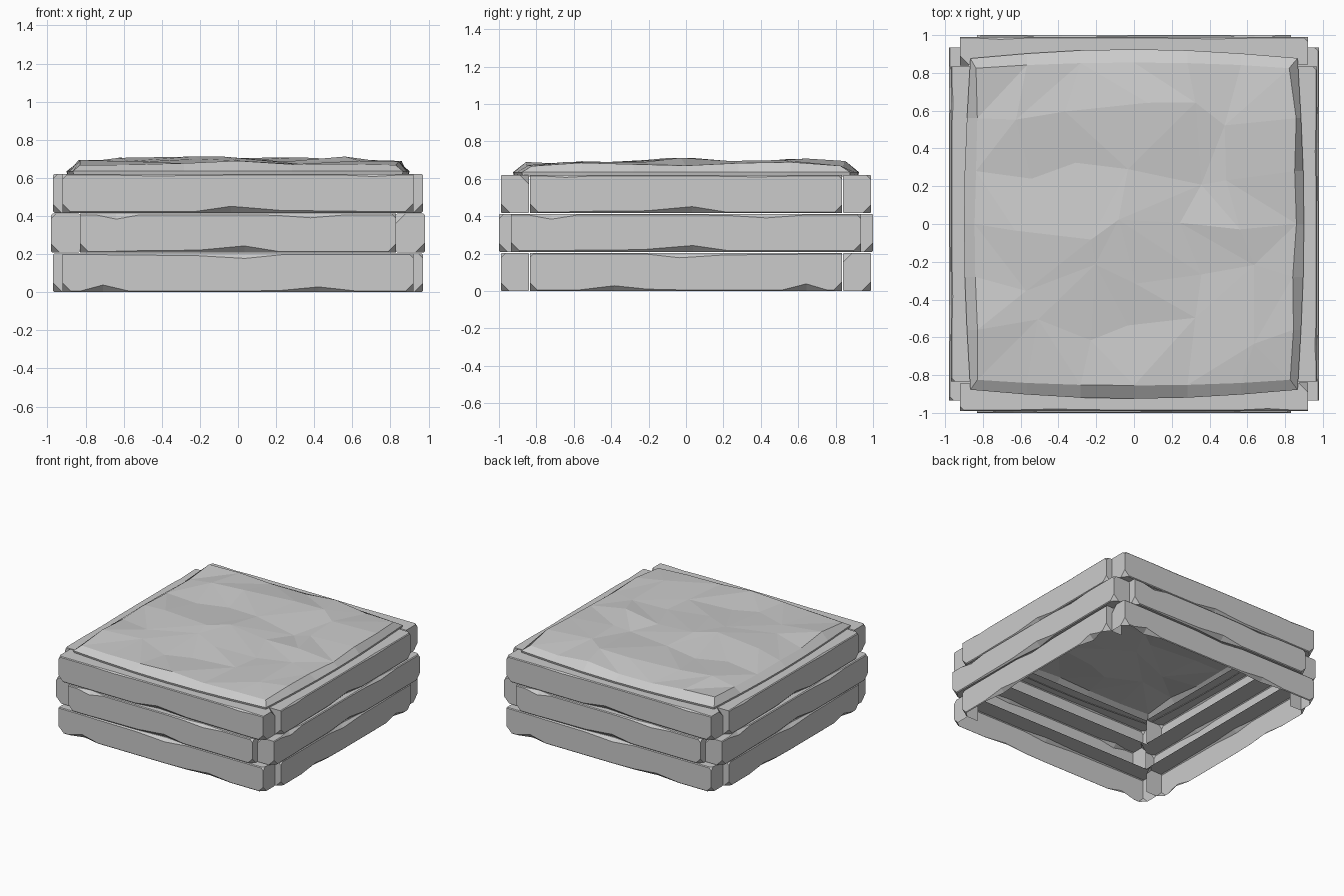
import bpy, bmesh, random
from mathutils import Vector, Matrix

if "Cube" in bpy.data.objects:
    bpy.data.objects.remove(bpy.data.objects["Cube"])

random.seed(4)
T = 0.15    # plank thickness
H = 0.203   # plank height
U = [-1, -0.9, -0.77, -0.62, -0.25, 0.04, 0.25, 0.46, 0.68, 1]
TWO_CHIPS = [0, 0, .032, 0, 0, 0, .004, .022, 0, 0]
ONE_CHIP = [0, 0, 0, .003, .006, .028, 0, 0, 0, 0]


def make_object(name, bm):
    bmesh.ops.recalc_face_normals(bm, faces=bm.faces)
    me = bpy.data.meshes.new(name)
    bm.to_mesh(me)
    bm.free()
    ob = bpy.data.objects.new(name, me)
    bpy.context.collection.objects.link(ob)


def plank(name, half, outer, z0, bottom, top, flip, side, turn, ground):
    """Lofted plank with chipped edges; local x is length, -y is outward."""
    bm = bmesh.new()
    rings = []
    for i, u in enumerate(U):
        b, t, c = .006 + bottom[i], .006 + top[i] * .7, .004
        pts = [(0, b), (b, 0), (T - c, 0), (T, c),
               (T, H - c), (T - c, H), (t, H), (0, H - t)]
        rings.append([bm.verts.new((u * half, v - outer, w + z0)) for v, w in pts])
    for a, b in zip(rings, rings[1:]):
        for k in range(8):
            bm.faces.new((a[k], a[k - 1], b[k - 1], b[k]))
    bm.faces.new(rings[0])
    bm.faces.new(rings[-1][::-1])
    # broken corners
    for sx, sy, sz, c in ((-1, -1, -1, .05), (1, -1, -1, .045), (-1, 1, 1, .05), (1, -1, 1, .025)):
        corner = Vector((sx * half, -outer if sy < 0 else T - outer, z0 + (H if sz > 0 else 0)))
        r = bmesh.ops.bisect_plane(bm, geom=bm.verts[:] + bm.edges[:] + bm.faces[:], dist=1e-5,
                                   plane_co=corner - Vector((sx * c, 0, 0)),
                                   plane_no=Vector((sx, sy, sz)).normalized(), clear_outer=True)
        cut = [e for e in r['geom_cut'] if isinstance(e, bmesh.types.BMEdge) and e.is_boundary]
        if cut:
            bmesh.ops.edgeloop_fill(bm, edges=cut)
    # hidden inner faces are open, and so is the underside of the lowest course
    bmesh.ops.recalc_face_normals(bm, faces=bm.faces)
    bm.normal_update()
    gone = [f for f in bm.faces if f.normal.y > .65 or (ground and f.normal.z < -.97)]
    bmesh.ops.delete(bm, geom=gone, context='FACES')
    if flip:
        bmesh.ops.scale(bm, vec=(-1, 1, 1), verts=bm.verts)
    if side:   # swap to the right-hand side
        for v in bm.verts:
            v.co = Vector((-v.co.y, v.co.x, v.co.z))
    if turn:
        bm.transform(Matrix.Diagonal((-1, -1, 1, 1)))
    make_object(name, bm)


# Three courses of planks, corners overlapping alternately
for k in range(3):
    mid = k == 1
    z0 = (0, .209, .417)[k]
    fx, sy = (.83, .935) if mid else (.92, .835)
    oy, ox = (1.0, .98) if mid else (.99, .97)
    bot, top = (TWO_CHIPS, ONE_CHIP) if k == 0 else (ONE_CHIP, TWO_CHIPS)
    if k == 2:
        top = [c * .3 for c in top]
    for turn in (0, 1):
        plank(f"{'back' if turn else 'front'}_plank_{k + 1}", fx, oy, z0, bot, top,
              k == 2, False, turn, k == 0)
        plank(f"{'left' if turn else 'right'}_plank_{k + 1}", sy, ox, z0, bot, top,
              k == 0, True, turn, k == 0)

# Faceted soil mound: uneven top grid plus a sloping skirt
HEIGHTS = [[.685, .672, .668, .672, .690],
           [.688, .700, .690, .670, .690],
           [.705, .712, .712, .685, .712],
           [.680, .675, .690, .672, .695],
           [.706, .700, .705, .708, .700]]
N = 7
bm = bmesh.new()
grid = []
for j in range(N):
    row = []
    for i in range(N):
        a, b = i / 3 - 1, j / 3 - 1
        x, y = a * .85, b * .84
        edge = i in (0, N - 1) or j in (0, N - 1)
        if edge:
            x += random.uniform(-.03, .01) * a * (abs(a) == 1)
            y += (.03 * (1 - a * a) - .015) * b * (abs(b) == 1)
            z = .682 + random.uniform(-.018, .014)
        else:
            z = HEIGHTS[j - 1][i - 1]
            x += random.uniform(-.09, .09)
            y += random.uniform(-.09, .09)
        row.append(bm.verts.new((x, y, z)))
    grid.append(row)
for j in range(N - 1):
    for i in range(N - 1):
        a, b, c, d = grid[j][i], grid[j][i + 1], grid[j + 1][i + 1], grid[j + 1][i]
        if (i * 3 + j * 5) % 4 < 2:
            bm.faces.new((a, b, c))
            bm.faces.new((a, c, d))
        else:
            bm.faces.new((a, b, d))
            bm.faces.new((b, c, d))
loop = (grid[0][:-1] + [grid[j][-1] for j in range(N - 1)]
        + grid[-1][:0:-1] + [grid[j][0] for j in range(N - 1, 0, -1)])
skirt = []
for v in loop:
    x, y = v.co.x, v.co.y
    a, b = x / .85, y / .84
    if abs(a) > .93:
        x = (.865 + .035 * (1 - min(1, b * b))) * (1 if a > 0 else -1)
    if abs(b) > .93:
        y = (.875 + .05 * (1 - min(1, a * a))) * (1 if b > 0 else -1)
    skirt.append((bm.verts.new((x, y, .635)), bm.verts.new((x * .995, y * .995, .612))))
for k in range(len(loop)):
    a, b = skirt[k - 1], skirt[k]
    bm.faces.new((loop[k - 1], a[0], b[0], loop[k]))
    bm.faces.new((a[0], a[1], b[1], b[0]))
make_object("soil", bm)
